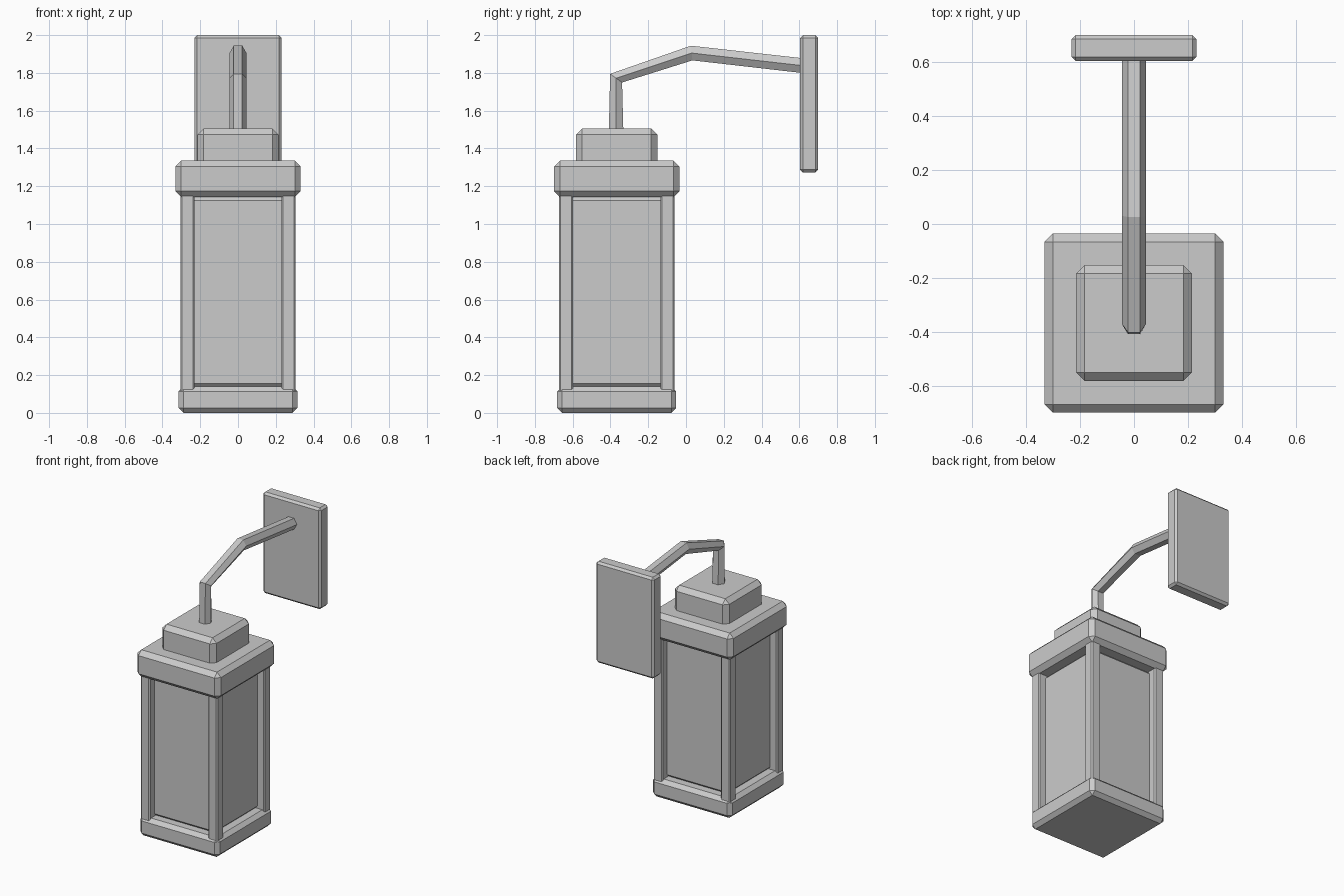
import bpy, bmesh, math
from mathutils import Vector

if "Cube" in bpy.data.objects:
    bpy.data.objects.remove(bpy.data.objects["Cube"], do_unlink=True)

metal = bpy.data.materials.new("plain grey")
metal.use_nodes = True
GREY = (0.6, 0.6, 0.6, 1)
metal.diffuse_color = GREY
metal.node_tree.nodes["Principled BSDF"].inputs["Base Color"].default_value = GREY

LANTERN_Y = -0.367


def finish(name, bm):
    bmesh.ops.recalc_face_normals(bm, faces=bm.faces)
    mesh = bpy.data.meshes.new(name)
    bm.to_mesh(mesh)
    bm.free()
    mesh.materials.append(metal)
    obj = bpy.data.objects.new(name, mesh)
    bpy.context.collection.objects.link(obj)
    return obj


def chamfered_box(name, x, y, half_x, half_y, bottom, top, chamfer):
    bm = bmesh.new()
    bmesh.ops.create_cube(bm, size=2)
    for v in bm.verts:
        v.co = (x + v.co.x * half_x, y + v.co.y * half_y,
                top if v.co.z > 0 else bottom)
    bmesh.ops.bevel(bm, geom=bm.edges[:], offset=chamfer, segments=1,
                    affect='EDGES', profile=0.5)
    return finish(name, bm)


def hex_arm(name, path, radius):
    # Rings of six sides, each tilted halfway between its neighbouring segments
    bm = bmesh.new()
    points = [Vector((0, y, z)) for y, z in path]
    rings = []
    for i, p in enumerate(points):
        tangent = Vector()
        if i > 0:
            tangent += (p - points[i - 1]).normalized()
        if i < len(points) - 1:
            tangent += (points[i + 1] - p).normalized()
        side = Vector((1, 0, 0))
        up = side.cross(tangent.normalized())
        rings.append([bm.verts.new(p + radius * (side * math.cos(k * math.pi / 3)
                                                 + up * math.sin(k * math.pi / 3)))
                      for k in range(6)])
    for a, b in zip(rings, rings[1:]):
        for k in range(6):
            n = (k + 1) % 6
            bm.faces.new((a[k], a[n], b[n], b[k]))
    bm.faces.new(rings[0])
    bm.faces.new(rings[-1])
    return finish(name, bm)


# Lantern body: base, glass core, cap and crown
for name, half, bottom, top, chamfer in (
        ("lantern_base", 0.315, 0, 0.14, 0.026),
        ("glass_core", 0.25, 0.14, 1.14, 0.016),
        ("lantern_cap", 0.332, 1.143, 1.335, 0.031),
        ("lantern_crown", 0.215, 1.29, 1.505, 0.032)):
    chamfered_box(name, 0, LANTERN_Y, half, half, bottom, top, chamfer)

# Corner posts
for x_name, sx in (("right", -1), ("left", 1)):
    for y_name, sy in (("front", -1), ("back", 1)):
        chamfered_box(f"{y_name}_{x_name}_post", sx * 0.268, LANTERN_Y + sy * 0.268,
                      0.037, 0.037, 0.09, 1.18, 0.008)

# Wall plate and bent arm
chamfered_box("wall_plate", 0, 0.652, 0.231, 0.048, 1.273, 2.0, 0.015)
hex_arm("support_arm", [(-0.37, 1.47), (-0.37, 1.772), (0.03, 1.905), (0.63, 1.837)], 0.045)
